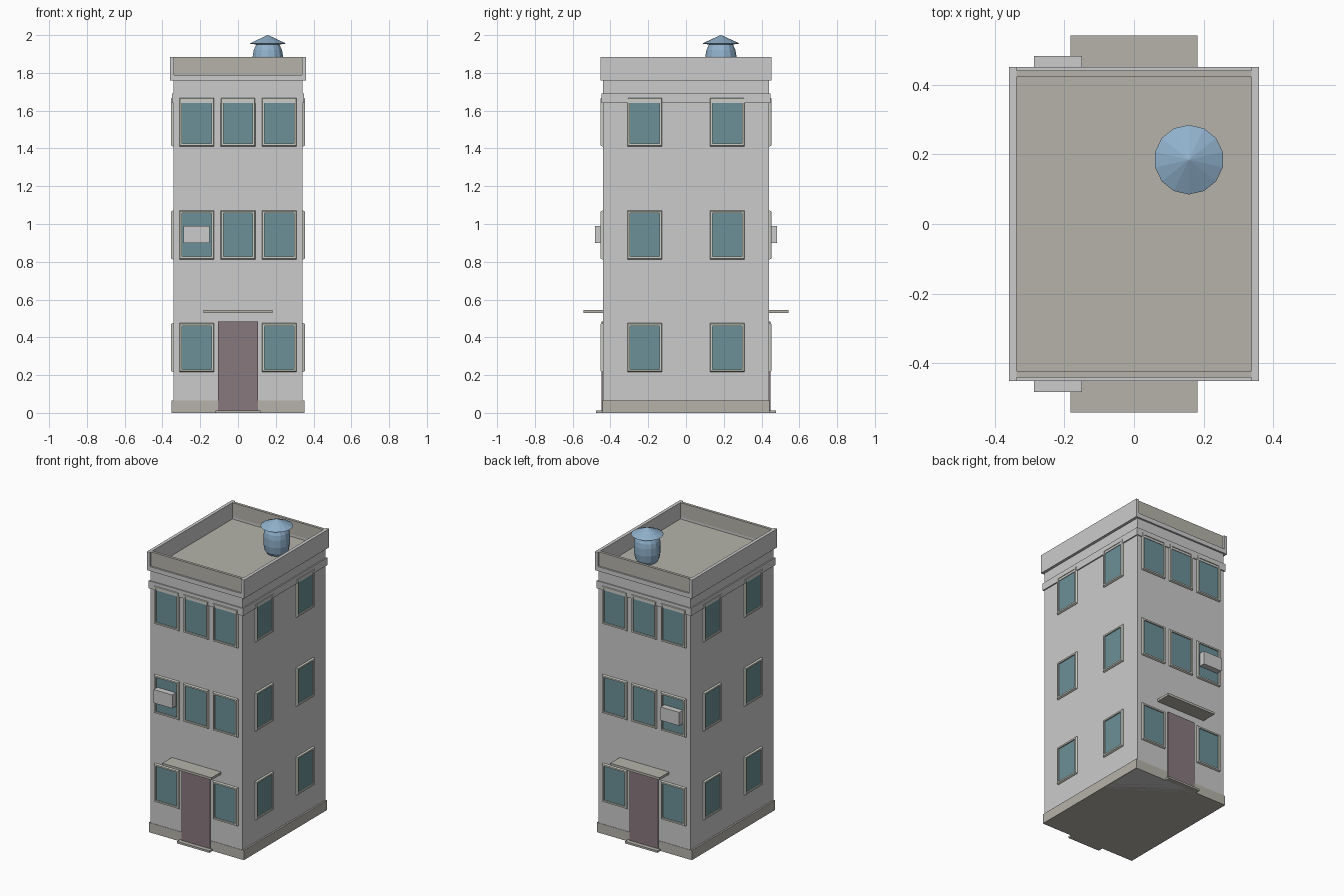
import bpy, bmesh, math
from mathutils import Matrix

if "Cube" in bpy.data.objects:
    bpy.data.objects.remove(bpy.data.objects["Cube"])


def material(name, rgb):
    m = bpy.data.materials.new(name)
    m.diffuse_color = (*rgb, 1)
    m.use_nodes = True
    m.node_tree.nodes["Principled BSDF"].inputs["Base Color"].default_value = m.diffuse_color
    return m


BEIGE = material("beige", (0.46, 0.45, 0.40))
TRIM = material("trim", (0.60, 0.62, 0.56))
GLASS = material("glass", (0.15, 0.28, 0.31))
DOOR = material("door", (0.25, 0.19, 0.21))
TANK = material("tank_blue", (0.28, 0.44, 0.60))
PALE = material("pale", (0.65, 0.64, 0.63))


def finish(name, bm, mat=None):
    bmesh.ops.recalc_face_normals(bm, faces=bm.faces)
    return finish_raw(name, bm, mat)


def finish_raw(name, bm, mat=None):
    me = bpy.data.meshes.new(name)
    bm.to_mesh(me)
    bm.free()
    if mat:
        me.materials.append(mat)
    ob = bpy.data.objects.new(name, me)
    bpy.context.collection.objects.link(ob)
    return ob


def box(name, x, y, z, mat=None):
    bm = bmesh.new()
    size = [b - a for a, b in (x, y, z)]
    mid = [(a + b) / 2 for a, b in (x, y, z)]
    bmesh.ops.create_cube(bm, size=1, matrix=Matrix.Translation(mid) @ Matrix.Diagonal((*size, 1)))
    return finish(name, bm, mat)


def sym(a):
    return (-a, a)


WX, WY = 0.342, 0.44  # wall half sizes

# Main block, plinth and band
box("walls", sym(WX), sym(WY), (0, 1.765))
box("plinth", sym(0.353), sym(WY + 0.002), (0, 0.065), BEIGE)
box("cornice_band", sym(0.35), sym(0.447), (1.64, 1.69))
box("roof_floor", sym(0.341), sym(0.425), (1.76, 1.775), BEIGE)

# Parapet side walls
for s, side in ((-1, "left"), (1, "right")):
    box("parapet_" + side, sorted((s * 0.338, s * 0.36)), sym(0.452), (1.76, 1.885))

# Parts repeated on front and back
for s, side in ((-1, "front"), (1, "back")):
    def out(a, b):
        return sorted((s * a, s * b))
    box("parapet_beam_" + side, sym(0.338), out(0.423, 0.452), (1.76, 1.79))
    box("parapet_panel_" + side, sym(0.338), out(0.423, 0.441), (1.79, 1.885), BEIGE)
    box("door_" + side, sym(0.105), out(0.435, 0.448), (0.01, 0.485), DOOR)
    box("door_step_" + side, sym(0.12), out(0.435, 0.476), (0, 0.013), BEIGE)
    box("awning_" + side, sym(0.183), out(0.435, 0.542), (0.53, 0.546), BEIGE)
    box("air_conditioner_" + side, (-0.288, -0.15), out(0.435, 0.483), (0.90, 0.99), PALE)


# Shared window frame: nested rectangles (half width, half height, outward depth)
def window_frame():
    bm = bmesh.new()
    w, h = 0.092, 0.129
    loops = []
    for inset, depth in ((0, -0.004), (0, 0.004), (0.004, 0.012), (0.014, 0.012), (0.014, -0.004)):
        a, b = w - inset, h - inset
        loops.append([bm.verts.new((i * a, -depth, j * b))
                      for i, j in ((-1, -1), (1, -1), (1, 1), (-1, 1))])
    for p, q in zip(loops, loops[1:] + loops[:1]):
        for k in range(4):
            n = (k + 1) % 4
            bm.faces.new((p[k], p[n], q[n], q[k]))
    return finish("window_frame", bm, TRIM)


frame = window_frame()
pane = box("window_pane", sym(0.08), (-0.004, 0.004), sym(0.117), GLASS)


def window(x, y, z, angle):
    for part in (frame, pane):
        ob = bpy.data.objects.new(part.name, part.data)
        ob.location = (x, y, z)
        ob.rotation_euler.z = angle
        bpy.context.collection.objects.link(ob)


# Windows on all four walls
for floor, z in enumerate((0.346, 0.942, 1.54)):
    for s in (-1, 1):
        for x in (-0.218, 0, 0.218):
            if floor or x:
                window(x, s * WY, z, 0 if s < 0 else math.pi)
        for y in (-0.218, 0.218):
            window(s * WX, y, z, s * math.pi / 2)
for part in (frame, pane):
    bpy.data.objects.remove(part)


# Water tank parts: profile (radius, z) turned in 14 steps
def lathe(name, profile, mat, n=14, at=(0.158, 0.185)):
    bm = bmesh.new()
    rings = [[bm.verts.new((at[0] + r * math.sin(math.tau * k / n),
                            at[1] + r * math.cos(math.tau * k / n), z))
              for k in range(n)] for r, z in profile]
    for p, q in zip(rings, rings[1:]):
        for k in range(n):
            bm.faces.new((p[k], p[(k + 1) % n], q[(k + 1) % n], q[k]))
    bm.faces.new(rings[0])
    bm.faces.new(rings[-1])
    bmesh.ops.remove_doubles(bm, verts=bm.verts, dist=0.0005)
    return finish(name, bm, mat)


lathe("tank_body", [(0.06, 1.774), (0.074, 1.795), (0.082, 1.84), (0.082, 1.89),
                    (0.077, 1.92), (0.066, 1.945), (0.06, 1.957)], TANK)
lathe("tank_lid", [(0.06, 1.95), (0.1, 1.955), (0.002, 2.0)], TANK)
